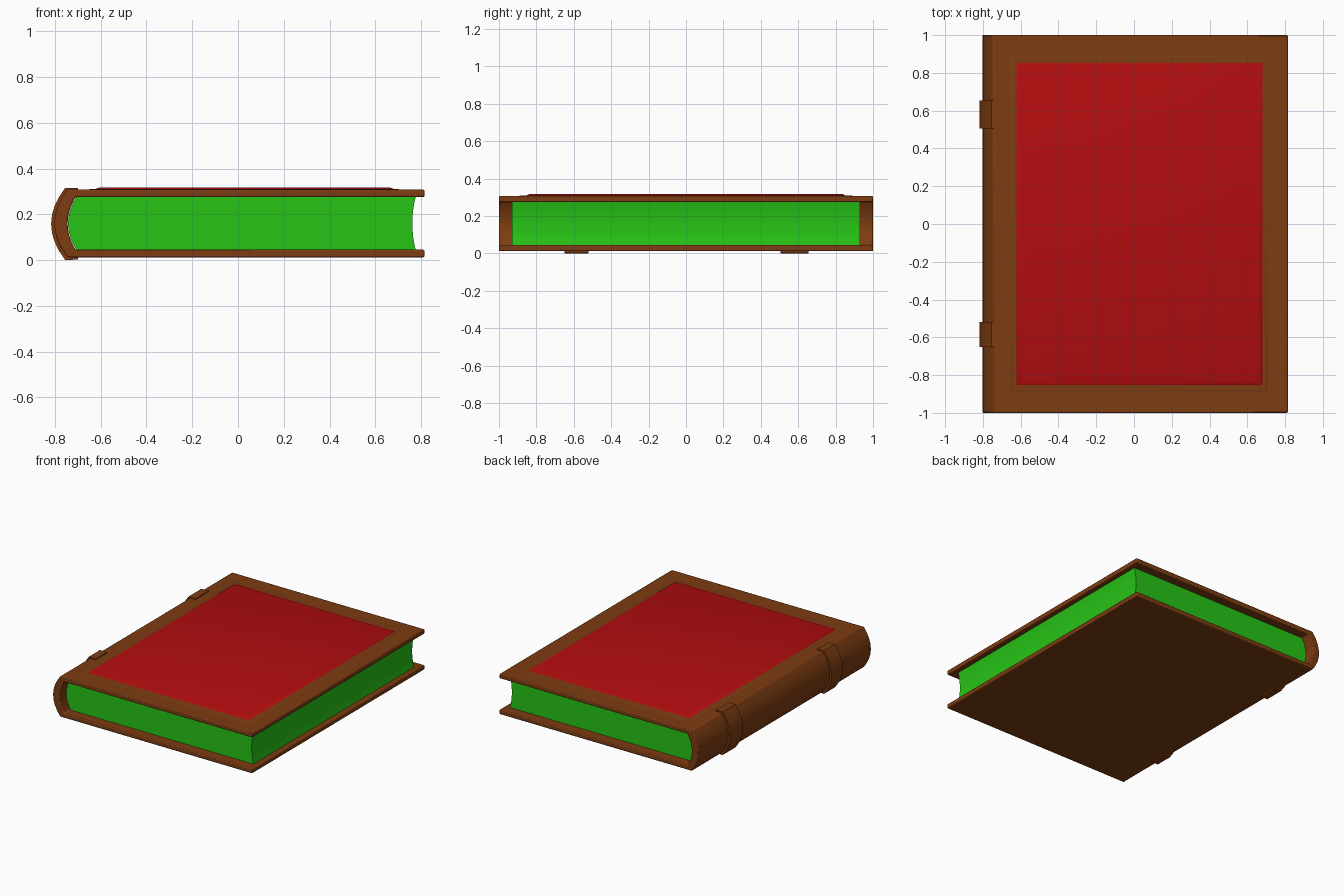
import bpy
import bmesh

if "Cube" in bpy.data.objects:
    bpy.data.objects.remove(bpy.data.objects["Cube"], do_unlink=True)


def material(name, color):
    m = bpy.data.materials.new(name)
    m.use_nodes = True
    m.diffuse_color = (*color, 1)
    bsdf = m.node_tree.nodes["Principled BSDF"]
    bsdf.inputs["Base Color"].default_value = (*color, 1)
    bsdf.inputs["Roughness"].default_value = 0.8
    return m


LEATHER = material("brown leather", (0.205, 0.046, 0.006))
RED = material("red panel", (0.45, 0.004, 0.005))
PAGES = material("green pages", (0.02, 0.55, 0.008))


def finish(name, bm, mat, bevel=0.0):
    bmesh.ops.recalc_face_normals(bm, faces=bm.faces[:])
    me = bpy.data.meshes.new(name)
    bm.to_mesh(me)
    bm.free()
    me.materials.append(mat)
    ob = bpy.data.objects.new(name, me)
    bpy.context.collection.objects.link(ob)
    bpy.ops.object.select_all(action="DESELECT")
    ob.select_set(True)
    bpy.context.view_layer.objects.active = ob
    bpy.ops.object.shade_smooth_by_angle(angle=0.7)
    if bevel:
        mod = ob.modifiers.new("Soft edges", "BEVEL")
        mod.width = bevel
        mod.segments = 2
        mod.limit_method = "ANGLE"
        mod.angle_limit = 0.9
    return ob


def extrude_profile(name, points, y0, y1, mat, bevel=0.0):
    """Extrude an (x, z) outline along y."""
    bm = bmesh.new()
    face = bm.faces.new([bm.verts.new((x, y0, z)) for x, z in points])
    out = bmesh.ops.extrude_face_region(bm, geom=[face])
    moved = [v for v in out["geom"] if isinstance(v, bmesh.types.BMVert)]
    bmesh.ops.translate(bm, verts=moved, vec=(0, y1 - y0, 0))
    return finish(name, bm, mat, bevel)


MID = 0.16


def arc(x_end, x_mid, half, steps=8):
    """Parabolic bow from the top to the bottom around mid height."""
    ts = [1 - 2 * i / steps for i in range(steps + 1)]
    return [(x_mid + (x_end - x_mid) * t * t, MID + half * t) for t in ts]


# Bound cover: bowed spine with a bottom board, all one wrapped section
outer = arc(-0.745, -0.803, 0.148)
inner = arc(-0.71, -0.745, 0.115)
bottom_edge = [(0.815, 0.012), (0.815, 0.045)]
top_edge = [(0.815, 0.275), (0.815, 0.308)]
extrude_profile("cover", outer + bottom_edge + inner[::-1] + top_edge,
                -1, 1, LEATHER, 0.006)

# Page block: rounded against the spine, hollowed at the fore edge
extrude_profile("page_block",
                arc(-0.705, -0.743, 0.118) + arc(0.777, 0.762, 0.118)[::-1],
                -0.93, 0.93, PAGES)

# Raised bands wrapping the spine
band_outer = arc(-0.755, -0.817, 0.158)
band_inner = arc(-0.70, -0.77, 0.140)
for name, y0, y1 in (("rear_spine_band", 0.505, 0.655),
                     ("front_spine_band", -0.65, -0.52)):
    outline = ([(-0.70, 0.314)] + [(x, z - 0.002) for x, z in band_outer]
               + [(-0.70, 0.002)] + band_inner[::-1])
    extrude_profile(name, outline, y0, y1, LEATHER)


def stepped_panel(name, rings, mat, capped):
    """Stack of rectangles (x0, x1, y, z), bridged one to the next."""
    bm = bmesh.new()
    loops = [[bm.verts.new(c) for c in
              ((a, -y, z), (b, -y, z), (b, y, z), (a, y, z))]
             for a, b, y, z in rings]
    for low, high in zip(loops, loops[1:]):
        for i in range(4):
            j = (i + 1) % 4
            bm.faces.new((low[i], low[j], high[j], high[i]))
    if capped:
        bm.faces.new(loops[-1])
    return finish(name, bm, mat)


# Thin moulding around the red panel, then the panel itself
stepped_panel("panel_moulding",
              [(-0.655, 0.71, 0.895, 0.307), (-0.645, 0.70, 0.885, 0.311),
               (-0.63, 0.69, 0.865, 0.309), (-0.62, 0.68, 0.852, 0.311)],
              LEATHER, False)
stepped_panel("red_panel",
              [(-0.625, 0.685, 0.855, 0.307), (-0.62, 0.68, 0.85, 0.312),
               (-0.60, 0.66, 0.835, 0.318)], RED, True)
